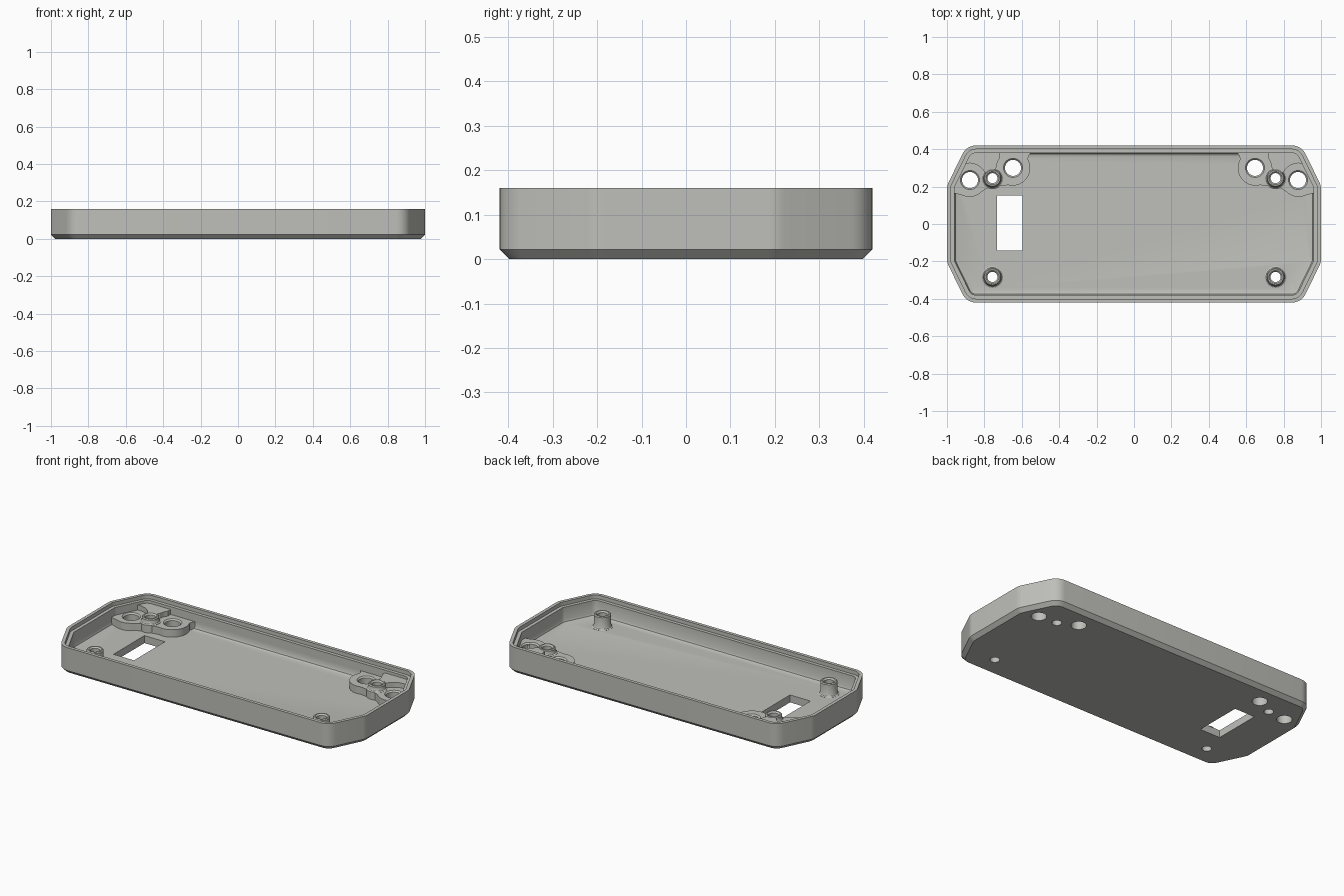
import bpy, bmesh, math
from mathutils import Vector

if "Cube" in bpy.data.objects:
    bpy.data.objects.remove(bpy.data.objects["Cube"])

grey = bpy.data.materials.new("light grey plastic")
grey.diffuse_color = (0.52, 0.52, 0.49, 1)
grey.use_nodes = True
grey.node_tree.nodes["Principled BSDF"].inputs["Base Color"].default_value = grey.diffuse_color

R = 0.08                                   # outer corner radius
FLOOR, PAD, BOSS, TOP = 0.045, 0.09, 0.123, 0.16


def make(name, rings):
    """Loft equal-length rings of points and cap both ends."""
    bm = bmesh.new()
    loops = [[bm.verts.new(p) for p in ring] for ring in rings]
    for a, b in zip(loops, loops[1:]):
        for i in range(len(a)):
            j = (i + 1) % len(a)
            bm.faces.new((a[i], a[j], b[j], b[i]))
    bm.faces.new(loops[0][::-1])
    bm.faces.new(loops[-1])
    bmesh.ops.recalc_face_normals(bm, faces=bm.faces)
    me = bpy.data.meshes.new(name)
    bm.to_mesh(me)
    bm.free()
    me.materials.append(grey)
    ob = bpy.data.objects.new(name, me)
    bpy.context.collection.objects.link(ob)
    return ob


def lathe(name, x, y, profile, n=40):
    return make(name, [[(x + r * math.cos(t), y + r * math.sin(t), z)
                        for t in (2 * math.pi * i / n for i in range(n))]
                       for r, z in profile])


def prism(name, pts, z0, z1, side=1):
    return make(name, [[(side * x, y, z) for x, y in pts] for z in (z0, z1)])


def arc(cx, cy, r, a0, a1, n=14):
    return [(cx + r * math.cos(math.radians(a0 + (a1 - a0) * i / n)),
             cy + r * math.sin(math.radians(a0 + (a1 - a0) * i / n)))
            for i in range(n + 1)]


def combine(target, tool, op):
    """Apply one boolean and remove the helper."""
    mod = target.modifiers.new(op, 'BOOLEAN')
    mod.operation, mod.object, mod.solver = op, tool, 'EXACT'
    dg = bpy.context.evaluated_depsgraph_get()
    dg.update()
    me = bpy.data.meshes.new_from_object(target.evaluated_get(dg))
    target.modifiers.clear()
    target.data = me
    bpy.data.objects.remove(tool)


# Eight-sided outline; every inset keeps concentric rounded corners
CORNERS = [Vector(p) for p in ((1, -0.205), (1, 0.205), (0.895, 0.42), (-0.895, 0.42),
                               (-1, 0.205), (-1, -0.205), (-0.895, -0.42), (0.895, -0.42))]


def outline(inset, z, steps=6):
    pts = []
    for i, c in enumerate(CORNERS):
        d0 = (c - CORNERS[i - 1]).normalized()
        d1 = (CORNERS[(i + 1) % 8] - c).normalized()
        n0, n1 = Vector((d0.y, -d0.x)), Vector((d1.y, -d1.x))
        core = c - (n0 + n1) * R / (1 + n0.dot(n1))
        a0 = math.atan2(n0.y, n0.x)
        turn = math.atan2(n0.x * n1.y - n0.y * n1.x, n0.dot(n1))
        for k in range(steps + 1):
            a = a0 + turn * k / steps
            pts.append((core.x + (R - inset) * math.cos(a),
                        core.y + (R - inset) * math.sin(a), z))
    return pts


# Tray shell: chamfered base, stepped rim, filleted floor
tray = make("enclosure_tray", [outline(d, z) for d, z in (
    (0.022, 0), (0, 0.022), (0, TOP), (0.02, TOP), (0.02, 0.137), (0.04, 0.137),
    (0.04, 0.062), (0.045, 0.05), (0.057, FLOOR))])

# Mounting pads and raised blocks in the two back corners
pad = ([(0.54, 0.395), (0.553, 0.38), (0.563, 0.365)]
       + arc(0.65, 0.3, 0.095, 150, 285)
       + [(0.71, 0.203), (0.74, 0.203), (0.775, 0.195), (0.80, 0.182)]
       + arc(0.88, 0.235, 0.09, 228, 290, 8)
       + [(0.94, 0.16), (0.975, 0.166), (0.975, 0.22), (0.885, 0.40)])
block = ([(0.72, 0.396)] + arc(0.65, 0.3, 0.085, 40, 2, 8)
         + [(0.76, 0.27), (0.79, 0.27)]
         + arc(0.88, 0.235, 0.09, 135, 78, 8) + [(0.915, 0.325), (0.885, 0.396)])
for s in (-1, 1):
    combine(tray, prism("pad", pad, 0.03, PAD, s), 'UNION')
    combine(tray, prism("block", block, 0.03, BOSS - 0.003, s), 'UNION')

# Screw bosses with flared feet
bosses = [(s * 0.757, y) for s in (-1, 1) for y in (-0.283, 0.245)]
for x, y in bosses:
    foot = PAD if y > 0 else FLOOR
    combine(tray, lathe("boss", x, y, (
        (0.058, 0.03), (0.058, foot + 0.001), (0.051, foot + 0.005), (0.047, foot + 0.013),
        (0.047, BOSS - 0.005), (0.042, BOSS))), 'UNION')

# Through holes with countersunk mouths
for x, y in bosses:
    combine(tray, lathe("boss_hole", x, y, (
        (0.027, -0.1), (0.027, BOSS - 0.008), (0.037, BOSS + 0.002),
        (0.037, 0.3))), 'DIFFERENCE')
for s in (-1, 1):
    for x, y in ((0.647, 0.3), (0.877, 0.235)):
        combine(tray, lathe("pad_hole", s * x, y, (
            (0.043, -0.1), (0.043, PAD - 0.008), (0.052, PAD + 0.001),
            (0.052, 0.3))), 'DIFFERENCE')

# Rectangular opening in the floor
window = [(-0.732, -0.143), (-0.595, -0.143), (-0.595, 0.152), (-0.732, 0.152)]
combine(tray, prism("window_cut", window, -0.1, 0.3), 'DIFFERENCE')

bpy.ops.object.select_all(action='DESELECT')
tray.select_set(True)
bpy.context.view_layer.objects.active = tray
bpy.ops.object.shade_smooth_by_angle(angle=math.radians(28))
